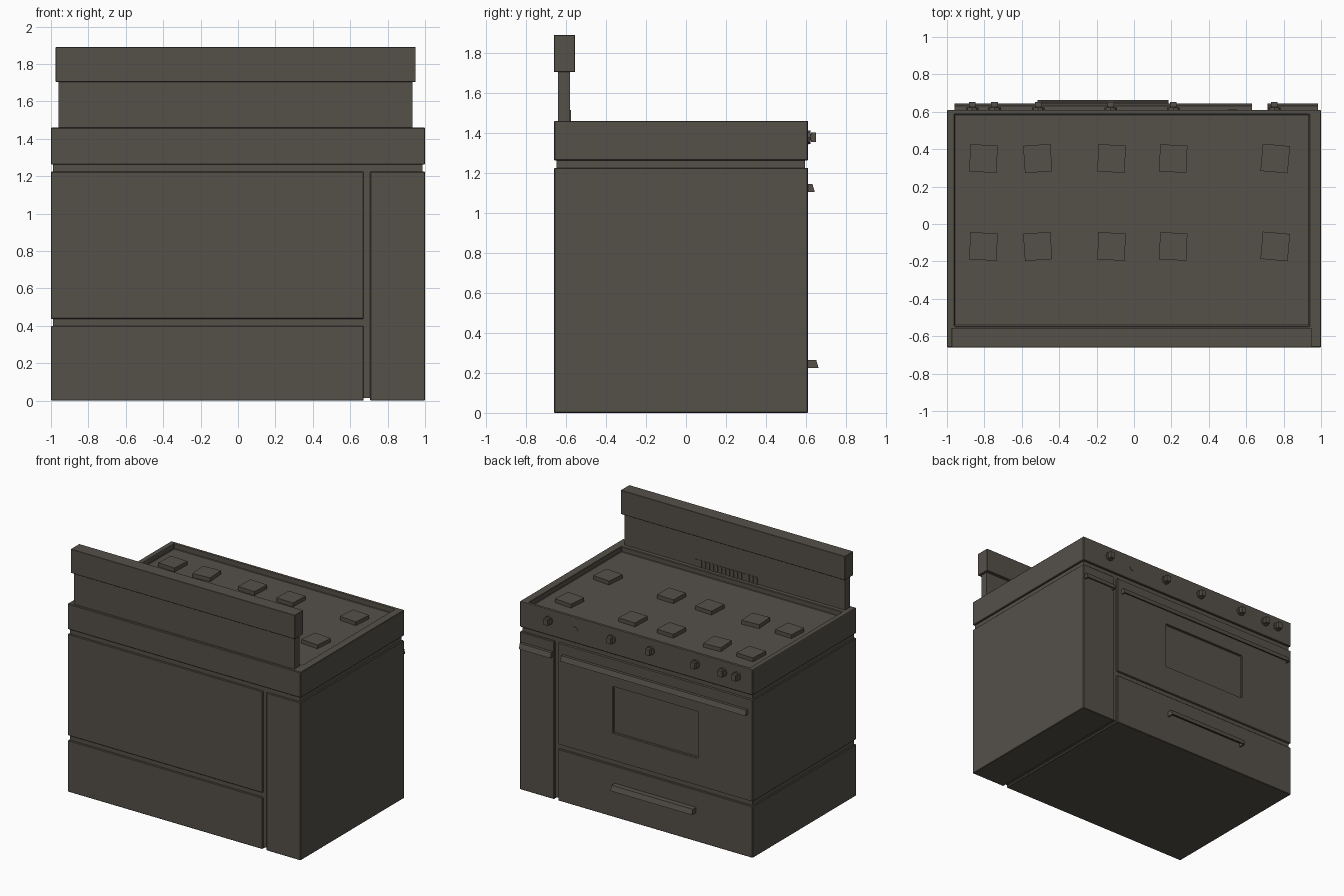
import bpy, bmesh
from math import radians, pi
from mathutils import Matrix, Vector

cube = bpy.data.objects.get("Cube")
if cube:
    bpy.data.objects.remove(cube, do_unlink=True)

# One warm dark grey for the whole appliance
metal = bpy.data.materials.new("warm_dark_grey")
metal.use_nodes = True
colour = (0.09, 0.08, 0.066, 1)
metal.diffuse_color = colour
metal.node_tree.nodes["Principled BSDF"].inputs["Base Color"].default_value = colour

BACK, FRONT, TOP = -0.66, 0.61, 1.46


def finish(bm, name, bevel=0.0):
    bmesh.ops.recalc_face_normals(bm, faces=bm.faces)
    mesh = bpy.data.meshes.new(name)
    bm.to_mesh(mesh)
    bm.free()
    mesh.materials.append(metal)
    obj = bpy.data.objects.new(name, mesh)
    bpy.context.collection.objects.link(obj)
    if bevel:
        mod = obj.modifiers.new("edge", 'BEVEL')
        mod.width, mod.segments, mod.limit_method = bevel, 1, 'ANGLE'
    return obj


def add_box(bm, lo, hi, turn=0.0):
    lo, hi = Vector(lo), Vector(hi)
    size = Matrix.Diagonal((*(hi - lo), 1))
    place = Matrix.Translation((lo + hi) / 2) @ Matrix.Rotation(turn, 4, 'Z')
    bmesh.ops.create_cube(bm, size=1, matrix=place @ size)


def box(name, lo, hi, bevel=0.0, turn=0.0):
    bm = bmesh.new()
    add_box(bm, lo, hi, turn)
    return finish(bm, name, bevel)


def recessed_box(name, lo, hi, normal, rect_lo, rect_hi, depth):
    """Box with a rectangular pocket sunk into the face that looks along normal."""
    bm = bmesh.new()
    add_box(bm, lo, hi)
    bm.normal_update()
    normal = Vector(normal)
    face = max(bm.faces, key=lambda f: f.normal.dot(normal))
    bmesh.ops.inset_individual(bm, faces=[face], thickness=0.02)
    mid = face.calc_center_median()
    for v in face.verts:
        for i in range(3):
            if not normal[i]:
                v.co[i] = rect_lo[i] if v.co[i] < mid[i] else rect_hi[i]
    floor = bmesh.ops.extrude_discrete_faces(bm, faces=[face])["faces"][0]
    for v in floor.verts:
        v.co -= normal * depth
    return finish(bm, name, 0.004)


def add_prism(bm, profile, x0, x1):
    ends = [[bm.verts.new((x, y, z)) for y, z in profile] for x in (x0, x1)]
    for ring in ends:
        bm.faces.new(ring)
    n = len(profile)
    for i in range(n):
        j = (i + 1) % n
        bm.faces.new((ends[0][i], ends[0][j], ends[1][j], ends[1][i]))


def handle(name, x0, x1, z, depth):
    """Sloped pull, hollow underneath, closed at both ends."""
    bm = bmesh.new()
    top, low, tip = z + 0.02, z - 0.02, FRONT + depth
    roof = top - 0.012
    add_prism(bm, [(FRONT, top), (tip - 0.012, top), (tip, low), (tip - 0.01, low),
                   (tip - 0.018, roof), (FRONT, roof)], x0, x1)
    for x in (x0, x1 - 0.01):
        add_prism(bm, [(FRONT, top), (tip - 0.012, top), (tip, low), (FRONT, low)], x, x + 0.01)
    finish(bm, name)


def add_disc(bm, x, z, radius, y0, y1, sides):
    place = Matrix.Translation((x, (y0 + y1) / 2, z)) @ Matrix.Rotation(pi / 2, 4, 'X')
    bmesh.ops.create_cone(bm, cap_ends=True, segments=sides, radius1=radius,
                          radius2=radius, depth=y1 - y0, matrix=place)


# Inner core showing in the gaps between the panels
box("inner_core", (-0.988, BACK + 0.012, 0.015), (0.986, FRONT - 0.015, 1.3))

# Main carcass blocks
recessed_box("oven_block", (-1, BACK, 0.437), (0.672, FRONT, 1.225), (0, 1, 0),
             (-0.53, 0, 0.65), (0.2, 0, 1.01), 0.014)
box("drawer_block", (-1, BACK, 0), (0.672, FRONT, 0.4), 0.004)
box("side_cabinet", (0.706, BACK, 0), (1, FRONT, 1.225), 0.004)
recessed_box("cooktop", (-1, BACK, 1.262), (1, FRONT, TOP), (0, 0, 1),
             (-0.96, -0.545, 0), (0.937, 0.587, 0), 0.04)

# Burner plates, each turned a little
for x, turn in ((-0.805, -3), (-0.515, 4), (-0.12, -3), (0.21, -2), (0.755, -5)):
    for y in (-0.12, 0.35):
        box("burner_plate", (x - 0.073, y - 0.073, TOP - 0.045),
            (x + 0.073, y + 0.073, TOP - 0.01), 0.0, radians(turn))

# Backguard and its overhanging shelf
box("backguard", (-0.96, -0.64, TOP - 0.01), (0.933, -0.58, 1.71))
box("backguard_shelf", (-0.975, BACK, 1.705), (0.95, -0.555, 1.89), 0.002)

# Vent slats along the foot of the backguard
bm = bmesh.new()
for i in range(16):
    x = -0.2 + i * 0.034
    add_box(bm, (x - 0.009, -0.582, TOP), (x + 0.009, -0.574, 1.515))
finish(bm, "vent_slats")

# Pulls on the oven door, side cabinet and drawer
handle("oven_handle", -0.96, 0.63, 1.125, 0.034)
handle("cabinet_handle", 0.715, 0.985, 1.125, 0.034)
handle("drawer_handle", -0.515, 0.185, 0.245, 0.053)

# Control knobs: round base, neck and grip
for x in (-0.865, -0.746, -0.512, -0.125, 0.21, 0.75):
    bm = bmesh.new()
    z = 1.378
    add_disc(bm, x, z, 0.034, FRONT - 0.005, FRONT + 0.012, 8)
    add_disc(bm, x, z, 0.017, FRONT, FRONT + 0.03, 8)
    add_box(bm, (x - 0.018, FRONT + 0.015, z - 0.024), (x + 0.018, FRONT + 0.041, z + 0.024))
    finish(bm, "control_knob")

# Nearly flush dial among the knobs
bm = bmesh.new()
add_disc(bm, 0.526, 1.365, 0.024, FRONT - 0.004, FRONT + 0.003, 12)
finish(bm, "flush_dial")
